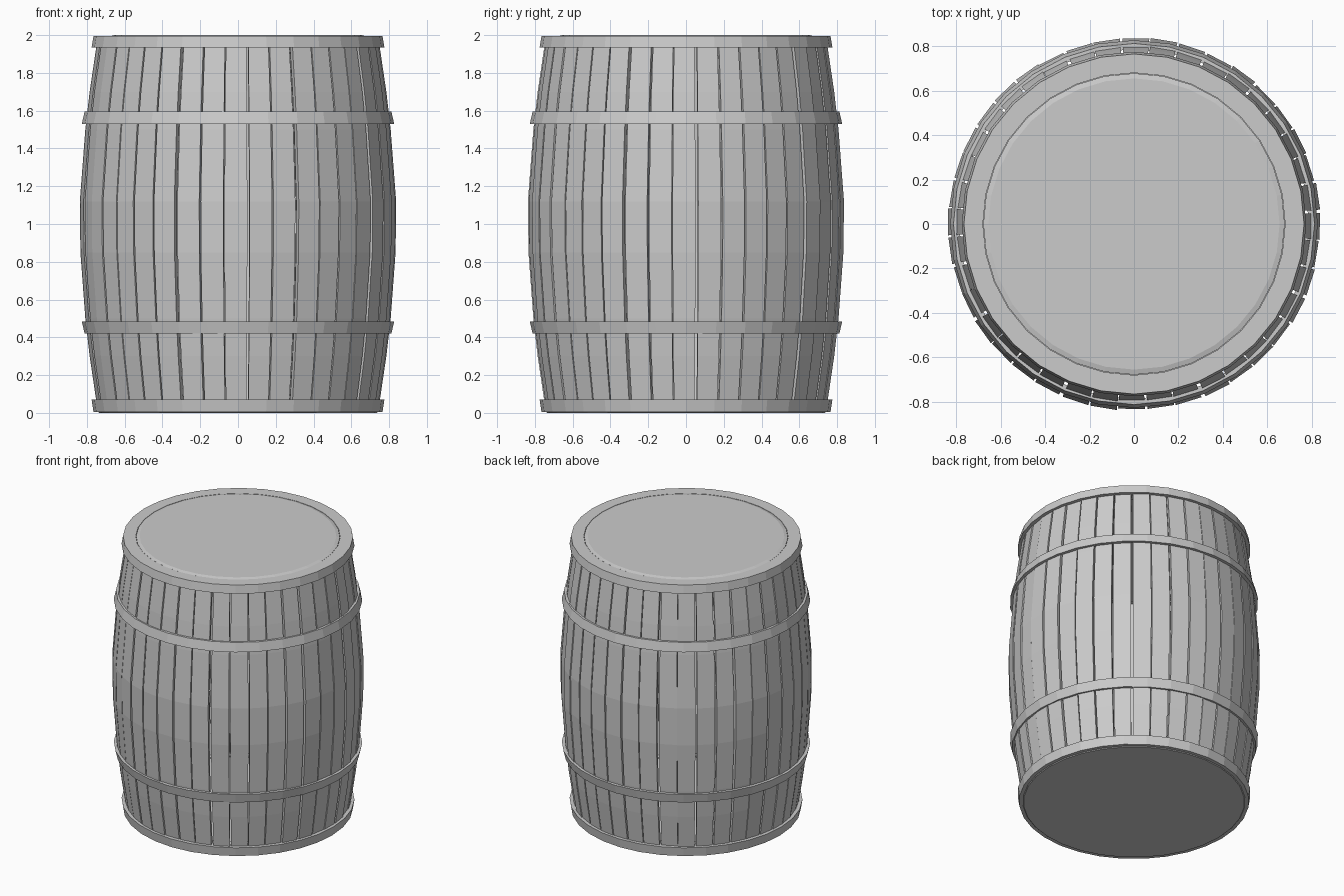
import bpy, bmesh, math, random
from math import cos, sin, pi, tau

if "Cube" in bpy.data.objects:
    bpy.data.objects.remove(bpy.data.objects["Cube"])

random.seed(4)
SIDES = 32
STAVES = 40


def make(name, verts, faces):
    mesh = bpy.data.meshes.new(name)
    mesh.from_pydata(verts, [], faces)
    bm = bmesh.new()
    bm.from_mesh(mesh)
    bmesh.ops.recalc_face_normals(bm, faces=bm.faces)
    bm.to_mesh(mesh)
    bm.free()
    obj = bpy.data.objects.new(name, mesh)
    bpy.context.collection.objects.link(obj)
    return obj


def lathe(name, profile, closed):
    """Spin (radius, z) points; an open profile is capped at both ends."""
    n = len(profile)
    verts = [(r * cos(tau * i / SIDES), r * sin(tau * i / SIDES), z)
             for r, z in profile for i in range(SIDES)]
    faces = []
    for k in range(n if closed else n - 1):
        a, b = k * SIDES, (k + 1) % n * SIDES
        for i in range(SIDES):
            j = (i + 1) % SIDES
            faces.append((a + i, a + j, b + j, b + i))
    if not closed:
        faces += [tuple(range(SIDES)), tuple(range((n - 1) * SIDES, n * SIDES))]
    return make(name, verts, faces)


# Bulging staves with narrow open gaps between them
PROFILE = [(0.745, 0.03), (0.785, 0.3), (0.808, 0.5), (0.834, 0.85),
           (0.837, 1.12), (0.808, 1.5), (0.785, 1.7), (0.745, 1.97)]
THICK = 0.035
for s in range(STAVES):
    centre = -pi / 2 + tau * s / STAVES - 0.01 + random.uniform(-0.006, 0.006)
    half = pi / STAVES - 0.006
    shift = random.uniform(-0.004, 0.004)
    verts, faces = [], []
    for r, z in PROFILE:
        r += shift
        for rad, a in ((r, -half), (r, half), (r - THICK, half), (r - THICK, -half)):
            ang = centre + a
            verts.append((rad * cos(ang), rad * sin(ang), z))
    for k in range(len(PROFILE) - 1):
        for i in range(4):
            j = (i + 1) % 4
            faces.append((4 * k + i, 4 * k + j, 4 * k + 4 + j, 4 * k + 4 + i))
    e = 4 * (len(PROFILE) - 1)
    faces += [(0, 1, 2, 3), (e, e + 1, e + 2, e + 3)]
    make(f"stave_{s + 1}", verts, faces)

# Middle hoops, flared towards the belly
for name, z0, z1, r0, r1 in (("lower_hoop", 0.42, 0.485, 0.812, 0.827),
                             ("upper_hoop", 1.53, 1.595, 0.827, 0.812)):
    lathe(name, [(r0, z0), (r1, z1), (r1 - 0.025, z1), (r0 - 0.025, z0)], True)

# End rims
lathe("bottom_rim", [(0.765, 0.005), (0.775, 0.07), (0.68, 0.07), (0.68, 0.005)], True)
lathe("top_rim", [(0.775, 1.935), (0.765, 1.995), (0.68, 1.995), (0.68, 1.935)], True)

# Barrel heads with slightly chamfered edges
lathe("bottom_head", [(0.735, 0.0), (0.74, 0.005), (0.68, 0.06)], False)
lathe("top_head", [(0.678, 1.94), (0.678, 1.994), (0.655, 2.0)], False)
